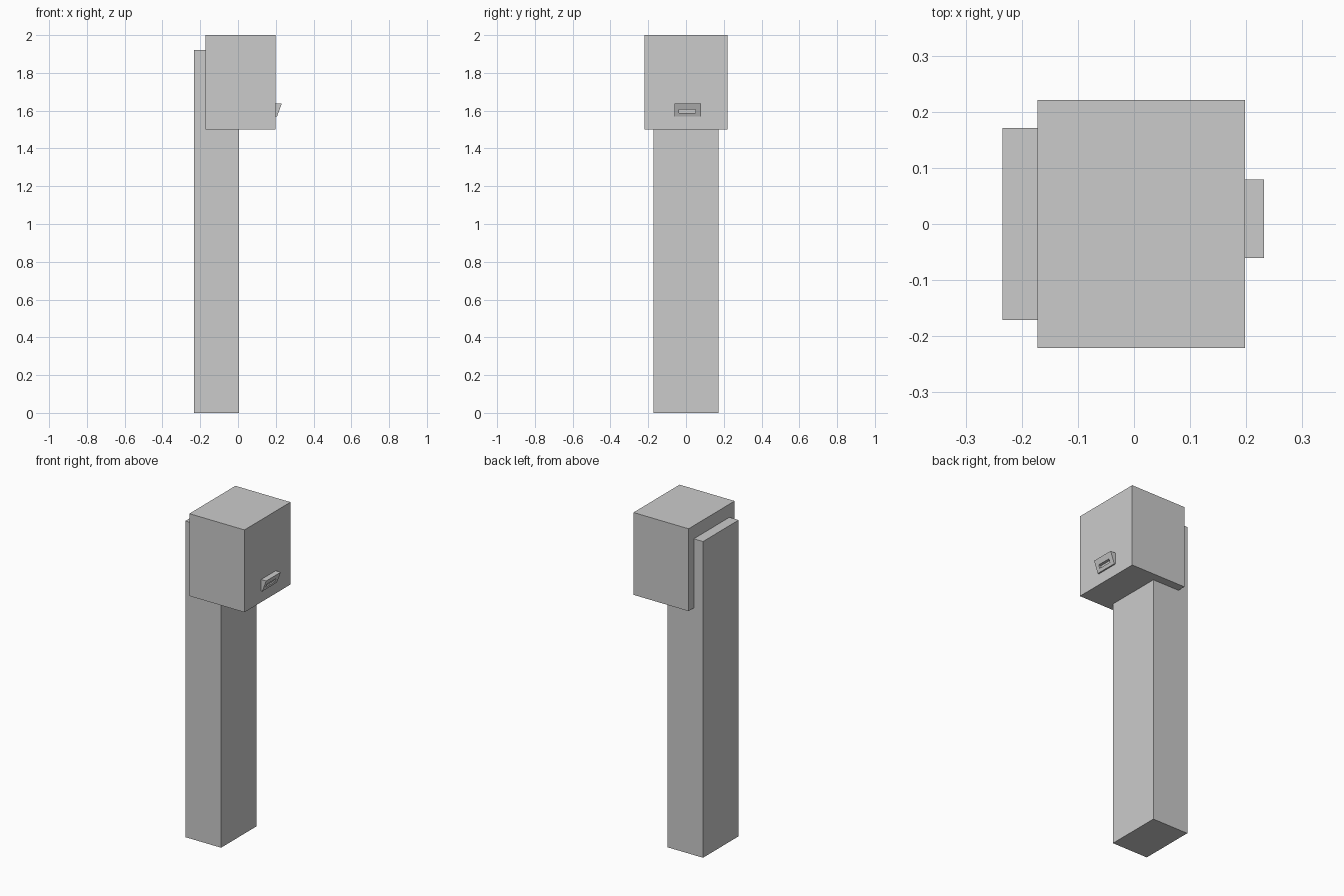
import bpy, bmesh

if "Cube" in bpy.data.objects:
    bpy.data.objects.remove(bpy.data.objects["Cube"])


def prism(name, profile, y0, y1):
    """Extrude an (x, z) profile from y0 to y1."""
    bm = bmesh.new()
    face = bm.faces.new([bm.verts.new((x, y0, z)) for x, z in profile])
    ext = bmesh.ops.extrude_face_region(bm, geom=[face])
    verts = [g for g in ext["geom"] if isinstance(g, bmesh.types.BMVert)]
    bmesh.ops.translate(bm, verts=verts, vec=(0, y1 - y0, 0))
    bmesh.ops.recalc_face_normals(bm, faces=bm.faces[:])
    mesh = bpy.data.meshes.new(name)
    bm.to_mesh(mesh)
    bm.free()
    obj = bpy.data.objects.new(name, mesh)
    bpy.context.collection.objects.link(obj)
    return obj


def box(name, x, y, z):
    profile = [(x[0], z[0]), (x[1], z[0]), (x[1], z[1]), (x[0], z[1])]
    return prism(name, profile, *y)


# Post runs up behind and into the head
box("post", (-0.234, 0.006), (-0.171, 0.171), (0, 1.92))
box("head", (-0.172, 0.198), (-0.221, 0.221), (1.5, 2.0))

# Sloping slot housing on the head's right face
housing = prism("slot_housing",
                [(0.197, 1.568), (0.206, 1.568), (0.232, 1.638), (0.197, 1.638)],
                -0.061, 0.079)

# Narrow recess cut into the sloping face
cutter = box("slot_cutter", (0.204, 0.26), (-0.036, 0.05), (1.587, 1.606))
cutter.hide_render = True
cutter.display_type = 'WIRE'
cut = housing.modifiers.new("slot", 'BOOLEAN')
cut.operation = 'DIFFERENCE'
cut.solver = 'EXACT'
cut.object = cutter
